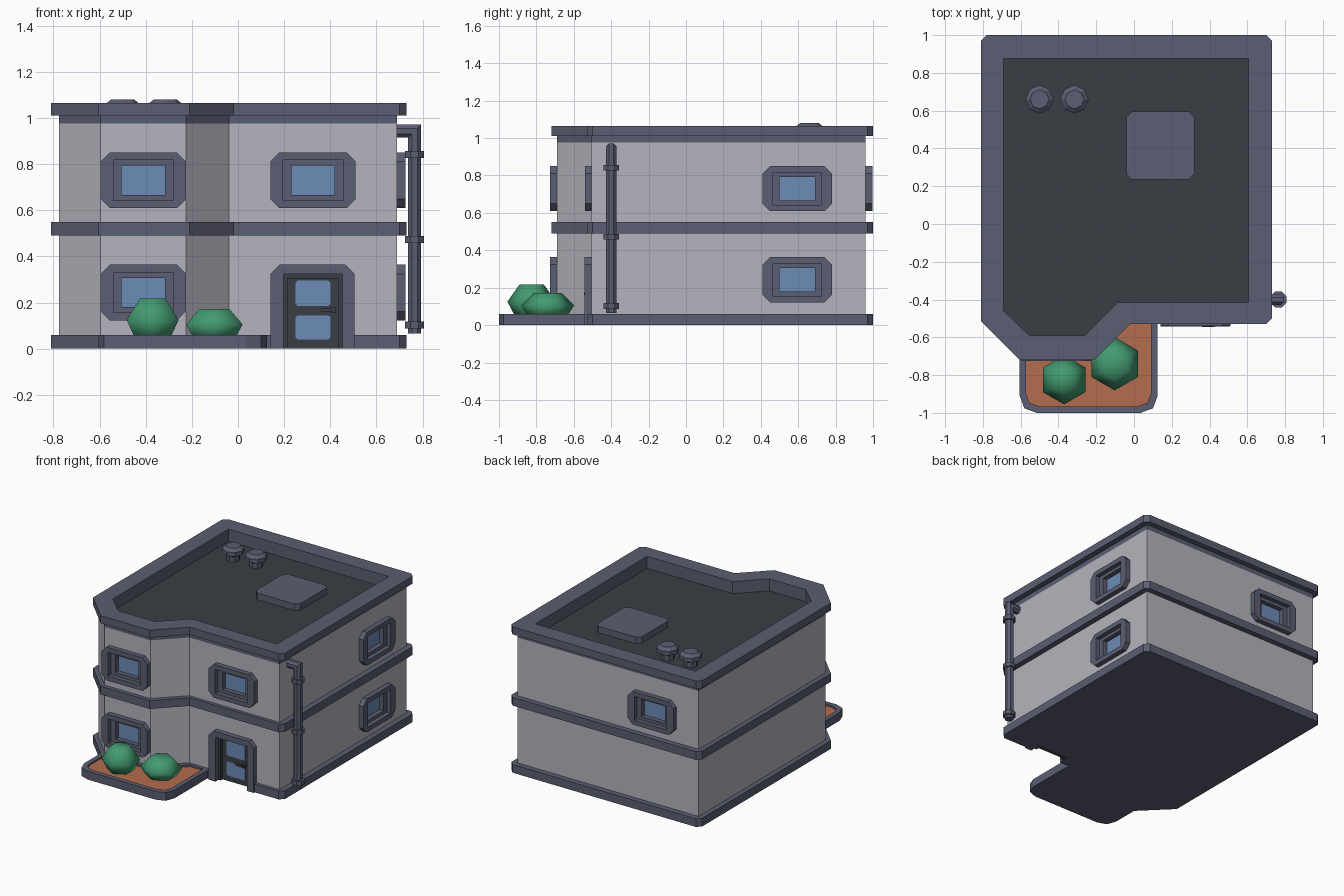
import bpy, bmesh
from math import sin, cos, pi, tau, radians
from mathutils import Matrix

cube = bpy.data.objects.get("Cube")
if cube:
    bpy.data.objects.remove(cube, do_unlink=True)


def material(name, hex_code):
    def lin(i):
        c = int(hex_code[i:i + 2], 16) / 255
        return c / 12.92 if c < 0.04 else ((c + 0.055) / 1.055) ** 2.4
    col = (lin(0), lin(2), lin(4), 1)
    m = bpy.data.materials.new(name)
    m.use_nodes = True
    m.diffuse_color = col
    m.node_tree.nodes["Principled BSDF"].inputs["Base Color"].default_value = col
    return m


SLATE = material("slate trim", "5b5e72")
WALL = material("grey wall", "b5b4bd")
DARK = material("dark roof", "3a3f45")
GLASS = material("blue glass", "6c8cb8")
SOIL = material("orange soil", "b46c4e")
LEAF = material("green leaf", "439a70")


def finish(name, bm, mat):
    bmesh.ops.recalc_face_normals(bm, faces=bm.faces)
    me = bpy.data.meshes.new(name)
    bm.to_mesh(me)
    bm.free()
    if mat:
        me.materials.append(mat)
    ob = bpy.data.objects.new(name, me)
    bpy.context.collection.objects.link(ob)
    return ob


def prism(name, pts, a, b, mat=None, front=False):
    """Extrude an outline along z, or along y when it is drawn in the front plane."""
    bm = bmesh.new()
    lo, hi = [[bm.verts.new((p, h, q) if front else (p, q, h)) for p, q in pts] for h in (a, b)]
    n = len(pts)
    bm.faces.new(lo)
    bm.faces.new(hi)
    for i in range(n):
        j = (i + 1) % n
        bm.faces.new((lo[i], lo[j], hi[j], hi[i]))
    return finish(name, bm, mat)


def rect(x0, x1, y0, y1, c=0.0):
    if not c:
        return [(x0, y0), (x1, y0), (x1, y1), (x0, y1)]
    return [(x0 + c, y0), (x1 - c, y0), (x1, y0 + c), (x1, y1 - c),
            (x1 - c, y1), (x0 + c, y1), (x0, y1 - c), (x0, y0 + c)]


def cut(ob, cutter):
    mod = ob.modifiers.new("cut", "BOOLEAN")
    mod.operation, mod.solver, mod.object = "DIFFERENCE", "EXACT", cutter
    bpy.context.view_layer.objects.active = ob
    bpy.ops.object.modifier_apply(modifier=mod.name)
    bpy.data.objects.remove(cutter, do_unlink=True)


def lathe(name, profile, sides, loc, mat, phase=0.0):
    bm = bmesh.new()
    rings = [[bm.verts.new((loc[0] + r * cos(phase + tau * i / sides),
                            loc[1] + r * sin(phase + tau * i / sides), z))
              for i in range(sides)] for r, z in profile]
    bm.faces.new(rings[0])
    bm.faces.new(rings[-1])
    for a, b in zip(rings, rings[1:]):
        for i in range(sides):
            j = (i + 1) % sides
            bm.faces.new((a[i], a[j], b[j], b[i]))
    return finish(name, bm, mat)


# Footprints
wall_plan = [(-0.775, 0.96), (-0.775, -0.505), (-0.595, -0.69), (-0.225, -0.69),
             (-0.04, -0.505), (0.69, -0.505), (0.69, 0.96)]
trim_plan = [(-0.78, 1), (-0.81, 0.97), (-0.81, -0.515), (-0.605, -0.72), (-0.21, -0.72),
             (-0.02, -0.53), (0.7, -0.53), (0.73, -0.5), (0.73, 0.97), (0.7, 1)]
well_plan = [(-0.69, 0.875), (-0.69, -0.46), (-0.555, -0.59), (-0.26, -0.59),
             (-0.085, -0.415), (0.605, -0.415), (0.605, 0.875)]

# Walls and horizontal trims
walls = prism("walls", wall_plan, 0.03, 0.975, WALL)
base = prism("base_trim", trim_plan, 0, 0.06, SLATE)
prism("middle_trim", trim_plan, 0.49, 0.55, SLATE)

# Roof with sunken deck
for name, plan, z0, z1 in (("parapet_band", wall_plan, 0.975, 1.01),
                           ("roof_rim", trim_plan, 1.01, 1.065)):
    cut(prism(name, plan, z0, z1, SLATE), prism("cutter", well_plan, 0.9, 1.2))
prism("roof_deck", well_plan, 0.95, 0.977, DARK)
prism("roof_hatch", rect(-0.04, 0.32, 0.235, 0.595, 0.03), 0.97, 1.025, SLATE)
for x in (-0.5, -0.315):
    lathe("roof_vent", [(0.045, 0.97), (0.045, 1.015), (0.075, 1.03), (0.075, 1.06), (0.05, 1.08)],
          8, (x, 0.66), SLATE)

# Windows: one set of meshes, reused at each place
frame = prism("window_frame", rect(-0.185, 0.185, -0.121, 0.121, 0.04), -0.036, 0.005, SLATE, True)
cut(frame, prism("cutter", rect(-0.13, 0.13, -0.087, 0.087), -1, 1, None, True))
sash = prism("window_sash", rect(-0.132, 0.132, -0.089, 0.089), -0.004, 0.05, SLATE, True)
cut(sash, prism("cutter", rect(-0.094, 0.094, -0.063, 0.063), -1, 1, None, True))
pane = prism("window_glass", rect(-0.1, 0.1, -0.07, 0.07), 0.03, 0.039, GLASS, True)

places = [(-0.41, -0.69, 0.243, 0), (-0.41, -0.69, 0.73, 0), (0.325, -0.505, 0.73, 0),
          (0.69, 0.595, 0.243, 90), (0.69, 0.595, 0.73, 90), (-0.41, 0.96, 0.73, 180)]
for k, (x, y, z, turn) in enumerate(places):
    m = Matrix.Translation((x, y, z)) @ Matrix.Rotation(radians(turn), 4, "Z")
    for part in (frame, sash, pane):
        ob = part
        if k:
            ob = part.copy()
            bpy.context.collection.objects.link(ob)
        ob.matrix_world = m
    hole = prism("cutter", rect(-0.127, 0.127, -0.084, 0.084), -0.05, 0.05, None, True)
    hole.matrix_world = m
    bpy.context.view_layer.update()
    cut(walls, hole)

# Doorway
cut(walls, prism("cutter", rect(0.197, 0.453, -0.1, 0.323), -0.7, -0.455, None, True))
cut(base, prism("cutter", rect(0.197, 0.453, -0.1, 0.2), -0.7, -0.455, None, True))
surround = prism("door_surround", [(0.14, 0), (0.505, 0), (0.505, 0.325), (0.465, 0.365),
                                   (0.18, 0.365), (0.14, 0.325)], -0.542, -0.5, SLATE, True)
cut(surround, prism("cutter", rect(0.197, 0.453, -0.1, 0.323), -1, 1, None, True))
jamb = prism("door_jamb", rect(0.195, 0.455, 0, 0.325), -0.507, -0.45, DARK, True)
cut(jamb, prism("cutter", rect(0.215, 0.435, -0.1, 0.305), -1, 1, None, True))
prism("door_leaf", rect(0.21, 0.44, 0, 0.31), -0.485, -0.455, DARK, True)
for z0, z1 in ((0.04, 0.145), (0.185, 0.295)):
    prism("door_glass", rect(0.25, 0.4, z0, z1, 0.008), -0.488, -0.48, GLASS, True)
prism("door_handle_stem", rect(0.405, 0.425, 0.155, 0.18), -0.54, -0.48, DARK, True)
prism("door_handle", rect(0.36, 0.425, 0.162, 0.174), -0.545, -0.53, DARK, True)


# Planter with soil and bushes
def planter_plan(x0, x1, y0, c):
    s = c * 0.27
    return [(x0, -0.5), (x0, y0 + c), (x0 + s, y0 + s), (x0 + c, y0),
            (x1 - c, y0), (x1 - s, y0 + s), (x1, y0 + c), (x1, -0.5)]


inner = planter_plan(-0.572, 0.09, -0.965, 0.07)
planter = prism("planter", planter_plan(-0.605, 0.125, -1, 0.09), 0, 0.06, SLATE)
cut(planter, prism("cutter", inner, 0.03, 0.2))
prism("planter_soil", inner, 0.02, 0.047, SOIL)
for x, y, prof in ((-0.37, -0.825, [(0.085, 0.04), (0.13, 0.125), (0.065, 0.217)]),
                   (-0.102, -0.74, [(0.1, 0.04), (0.141, 0.105), (0.075, 0.172)])):
    bush = lathe("bush", prof, 6, (x, y), LEAF, pi / 6)
    bush.data.shade_smooth()

# Drainpipe with elbow and collars
bm = bmesh.new()
path = [(0.68, 0.943, 0, 1), (0.765, 0.943, 0.7, 0.7), (0.765, 0.065, 1, 0)]
px, py, r = 0.765, -0.4, 0.031
prev = None
for x, z, ax, az in path:
    ring = []
    for i in range(8):
        t = tau * (i + 0.5) / 8
        u, v = r * cos(t), r * sin(t)
        # the bend ring is mitred along the diagonal
        off = (u if ax else 0, u if az else 0)
        ring.append(bm.verts.new((x + off[0], py + v, z + off[1])))
    if prev:
        for i in range(8):
            j = (i + 1) % 8
            bm.faces.new((prev[i], prev[j], ring[j], ring[i]))
    else:
        bm.faces.new(ring)
    prev = ring
bm.faces.new(prev)
finish("drainpipe", bm, SLATE)
for z in (0.087, 0.458, 0.827):
    lathe("pipe_collar", [(0.045, z), (0.045, z + 0.03)], 8, (px, py), SLATE, pi / 8)
